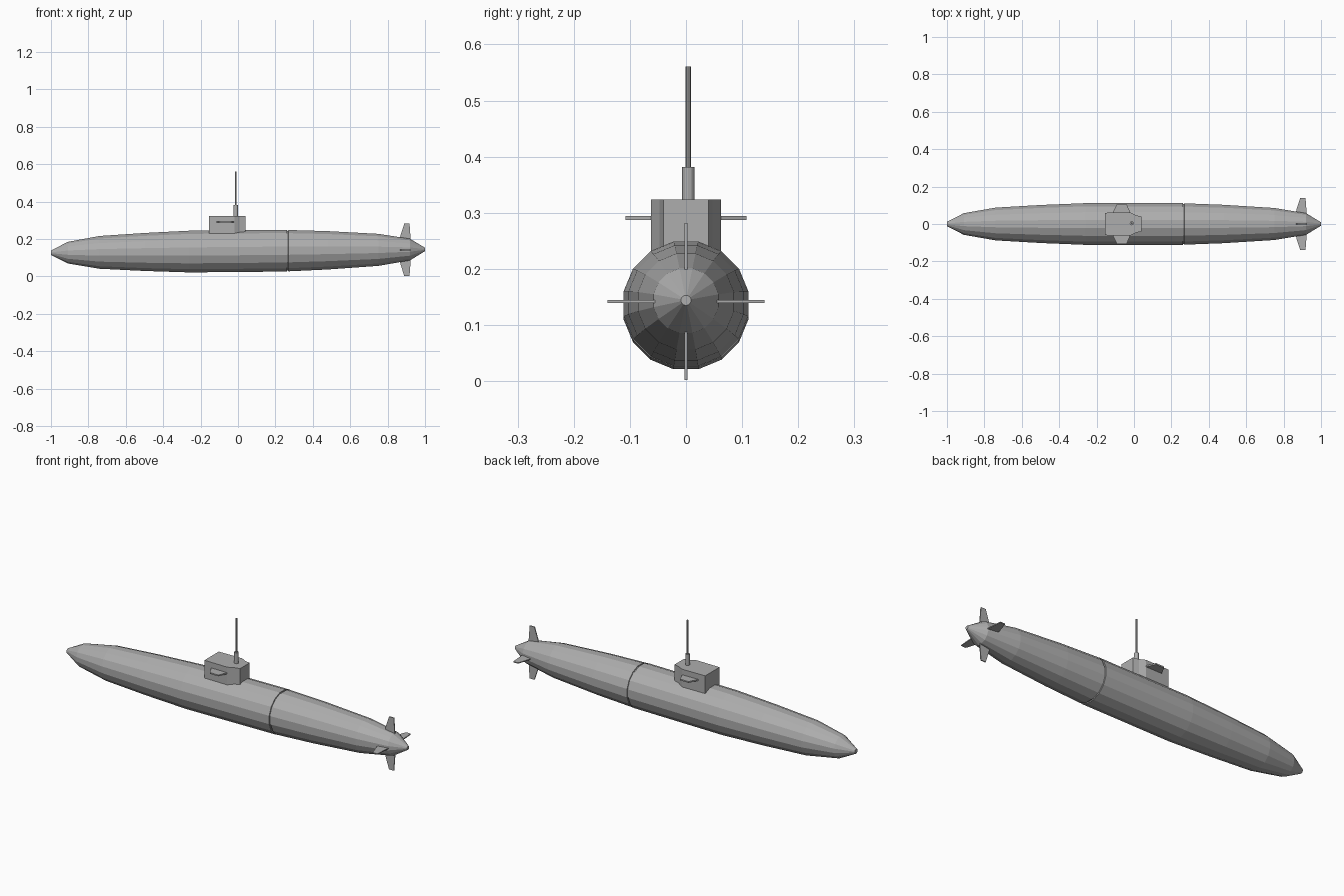
import bpy, bmesh, math
from mathutils import Vector

cube = bpy.data.objects.get("Cube")
if cube:
    bpy.data.objects.remove(cube)

# Single hull paint
paint = bpy.data.materials.new("hull grey")
paint.use_nodes = True
GREY = (0.42, 0.42, 0.42, 1)
paint.diffuse_color = GREY
paint.node_tree.nodes["Principled BSDF"].inputs["Base Color"].default_value = GREY


def loft(name, rings):
    """Skin a closed flat-shaded solid through matching rings of points."""
    bm = bmesh.new()
    loops = [[bm.verts.new(p) for p in ring] for ring in rings]
    n = len(loops[0])
    for a, b in zip(loops, loops[1:]):
        for i in range(n):
            j = (i + 1) % n
            bm.faces.new((a[i], a[j], b[j], b[i]))
    bm.faces.new(loops[0])
    bm.faces.new(loops[-1])
    bmesh.ops.recalc_face_normals(bm, faces=bm.faces)
    mesh = bpy.data.meshes.new(name)
    bm.to_mesh(mesh)
    bm.free()
    mesh.materials.append(paint)
    obj = bpy.data.objects.new(name, mesh)
    bpy.context.collection.objects.link(obj)
    return obj


def plate(name, outline, origin, out, thickness):
    """Thin fin: outline is (x, distance along out) from the origin."""
    out = Vector(out)
    side = out.cross(Vector((1, 0, 0))) * thickness / 2
    base = [Vector(origin) + Vector((x, 0, 0)) + out * d for x, d in outline]
    return loft(name, [[p - side for p in base], [p + side for p in base]])


def rod(name, x, y, z0, z1, r, n):
    turn = [2 * math.pi * i / n for i in range(n)]
    return loft(name, [[(x + r * math.cos(a), y + r * math.sin(a), z)
                        for a in turn] for z in (z0, z1)])


# Hull: faceted sections along x, with a slim recessed seam aft
SIDES = 16
profile = [(-1, 0.012), (-0.91, 0.058), (-0.74, 0.088), (-0.5, 0.102),
           (-0.26, 0.112), (0.261, 0.112), (0.262, 0.107), (0.268, 0.107),
           (0.269, 0.111), (0.48, 0.103), (0.75, 0.086), (0.92, 0.058),
           (1, 0.009)]
hull_rings = []
for x, r in profile:
    centre = 0.135 + 0.009 * x
    ring = []
    for i in range(SIDES):
        a = 2 * math.pi * (i + 0.5) / SIDES
        ring.append((x, 1.015 * r * math.cos(a), centre + 1.015 * r * math.sin(a)))
    hull_rings.append(ring)
loft("hull", hull_rings)

# Conning tower, narrowing toward the stern
half = [(-0.155, 0.06), (-0.02, 0.062), (0.01, 0.047), (0.04, 0.04)]
plan = half + [(x, -y) for x, y in reversed(half)]
loft("conning_tower", [[(x, y, z) for x, y in plan] for z in (0.215, 0.324)])

# Planes on both sides of the tower
wing = [(-0.12, 0.05), (-0.09, 0.108), (-0.04, 0.108), (-0.015, 0.05)]
for name, s in (("left_tower_plane", 1), ("right_tower_plane", -1)):
    plate(name, wing, (0, 0, 0.291), (0, s, 0), 0.007)

# Mast in a short sleeve
rod("mast_sleeve", -0.012, 0.004, 0.32, 0.382, 0.011, 12)
rod("mast", -0.012, 0.004, 0.38, 0.561, 0.0045, 8)

# Cross of four tail fins
fin = [(0.865, 0.048), (0.868, 0.075), (0.889, 0.14), (0.917, 0.14), (0.924, 0.048)]
for name, out in (("upper_fin", (0, 0, 1)), ("lower_fin", (0, 0, -1)),
                  ("back_fin", (0, 1, 0)), ("front_fin", (0, -1, 0))):
    plate(name, fin, (0, 0, 0.142), out, 0.005)
